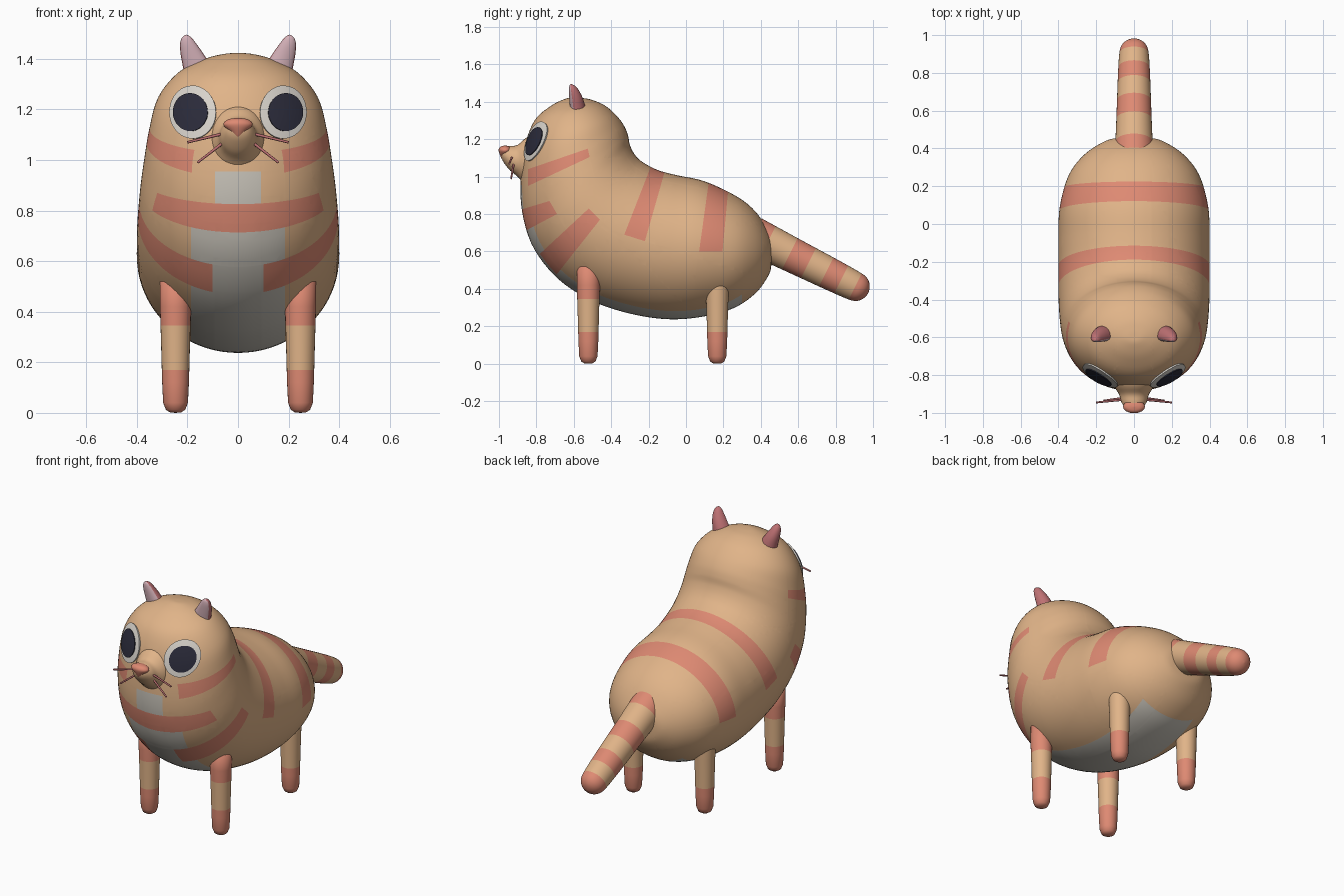
import bpy, bmesh, math
from mathutils import Vector
from mathutils.bvhtree import BVHTree

if "Cube" in bpy.data.objects:
    bpy.data.objects.remove(bpy.data.objects["Cube"])


def material(name, r, g, b):
    m = bpy.data.materials.new(name)
    m.diffuse_color = [((c + 0.055) / 1.055) ** 2.4 for c in (r, g, b)] + [1]
    m.use_nodes = True
    m.node_tree.nodes["Principled BSDF"].inputs["Base Color"].default_value = m.diffuse_color
    return m


TAN = material("tan_fur", 0.88, 0.705, 0.535)
SALMON = material("salmon_stripe", 0.87, 0.54, 0.45)
CREAM = material("pale_belly", 0.79, 0.77, 0.73)
WHITE = material("eye_white", 0.85, 0.83, 0.80)
DARK = material("pupil_dark", 0.17, 0.17, 0.23)
PINK = material("ear_pink", 0.74, 0.44, 0.45)
LILAC = material("inner_ear", 0.84, 0.70, 0.73)


def spline(keys, steps):
    """Catmull-Rom resampling of equal-length tuples."""
    out = []
    for i in range(len(keys) - 1):
        a, b, c, d = (keys[max(i - 1, 0)], keys[i], keys[i + 1], keys[min(i + 2, len(keys) - 1)])
        for s in range(steps):
            t = s / steps
            out.append([0.5 * (2 * q + (r - p) * t + (2 * p - 5 * q + 4 * r - w) * t * t
                               + (3 * q - p - 3 * r + w) * t ** 3)
                        for p, q, r, w in zip(a, b, c, d)])
    return out + [list(keys[-1])]


def loft(rings, sides):
    """Skin elliptical rings given as (centre, axis_a, axis_b)."""
    bm = bmesh.new()
    rows = []
    for c, a, b in rings:
        rows.append([bm.verts.new(Vector(c) + Vector(a) * math.cos(t) + Vector(b) * math.sin(t))
                     for t in (2 * math.pi * k / sides for k in range(sides))])
    for r0, r1 in zip(rows, rows[1:]):
        for k in range(sides):
            n = (k + 1) % sides
            bm.faces.new((r0[k], r0[n], r1[n], r1[k]))
    bmesh.ops.remove_doubles(bm, verts=bm.verts, dist=1e-4)
    bmesh.ops.recalc_face_normals(bm, faces=bm.faces)
    return bm


def cut(bm, co, no):
    bmesh.ops.bisect_plane(bm, geom=bm.verts[:] + bm.edges[:] + bm.faces[:],
                           dist=1e-5, plane_co=co, plane_no=no)


def finish(bm, name, mats, rule=None, angle=50):
    if rule:
        bm.normal_update()
        for f in bm.faces:
            f.material_index = rule(f.calc_center_median(), f.normal)
    me = bpy.data.meshes.new(name)
    bm.to_mesh(me)
    bm.free()
    ob = bpy.data.objects.new(name, me)
    bpy.context.collection.objects.link(ob)
    for m in mats:
        me.materials.append(m)
    bpy.ops.object.select_all(action='DESELECT')
    ob.select_set(True)
    bpy.context.view_layer.objects.active = ob
    bpy.ops.object.shade_smooth_by_angle(angle=math.radians(angle))
    return ob


# Body and head: sections from rump to crown (back y, z, belly y, z, half width)
sections = [(.46, .59, .46, .59, 0), (.457, .65, .457, .53, .07), (.44, .71, .44, .47, .15),
            (.37, .815, .37, .375, .26), (.27, .895, .25, .295, .345), (.1, .975, .08, .25, .393),
            (-.05, 1.008, -.1, .238, .40), (-.15, 1.035, -.3, .268, .40),
            (-.235, 1.08, -.5, .335, .40), (-.275, 1.12, -.68, .45, .395),
            (-.30, 1.17, -.81, .61, .385), (-.31, 1.22, -.87, .78, .37),
            (-.33, 1.27, -.885, .95, .352), (-.37, 1.325, -.865, 1.15, .318),
            (-.43, 1.378, -.81, 1.30, .24), (-.5, 1.41, -.72, 1.38, .14),
            (-.56, 1.421, -.64, 1.418, .055), (-.6, 1.423, -.6, 1.423, 0)]
rings = [((0, (ty + by) / 2, (tz + bz) / 2), (0, (ty - by) / 2, (tz - bz) / 2), (w, 0, 0))
         for ty, tz, by, bz, w in spline(sections, 5)]
body = loft(rings, 80)
surface = BVHTree.FromBMesh(body)

# Stripe outlines in the side plane (y, z)
stripes = [[(-.845, .95), (-.845, 1.04), (-.525, 1.15), (-.515, 1.105)],
           [(-1, .636), (-1, .789), (-.73, .87), (-.69, .80)],
           [(-.95, .43), (-.52, .83), (-.46, .77), (-.8, .34)],
           [(-.33, .69), (-.17, 1.1), (-.093, 1.1), (-.22, .655)],
           [(.07, .60), (.13, 1.03), (.235, 1.03), (.195, .60)]]
for poly in stripes:
    for p, q in zip(poly, poly[1:] + poly[:1]):
        cut(body, (0, *p), (0, p[1] - q[1], q[0] - p[0]))
for x in (.09, .1, .185):
    for s in (-1, 1):
        cut(body, (s * x, 0, 0), (1, 0, 0))
cut(body, (0, .3, 0), (0, 1, 0))
for z in (.75, .955):
    cut(body, (0, 0, z), (0, 0, 1))


def inside(poly, y, z):
    return all((q[0] - p[0]) * (z - p[1]) - (q[1] - p[1]) * (y - p[0]) < 0
               for p, q in zip(poly, poly[1:] + poly[:1])) or \
        all((q[0] - p[0]) * (z - p[1]) - (q[1] - p[1]) * (y - p[0]) > 0
            for p, q in zip(poly, poly[1:] + poly[:1]))


def coat(c, n):
    for i, poly in enumerate(stripes):
        if inside(poly, c.y, c.z) and (i != 2 or abs(c.x) > .1):
            return 1
    low = abs(c.x) < .185 and c.z < .75 and c.y < .3 and (c.z < .5 or c.y < -.6)
    bib = abs(c.x) < .09 and .74 < c.z < .955 and c.y < -.6
    return 2 if low or bib else 0


finish(body, "body", [TAN, SALMON, CREAM], coat, 80)

# Muzzle: (y, centre z, half width, half height)
muzzle = [(-.76, 1.08, .14, .16), (-.85, 1.08, .11, .13), (-.9, 1.085, .08, .085),
          (-.94, 1.098, .068, .066), (-.972, 1.115, .048, .043), (-.985, 1.12, .025, .022),
          (-.988, 1.12, 0, 0)]
finish(loft([((0, y, z), (w, 0, 0), (0, 0, h)) for y, z, w, h in spline(muzzle, 4)], 32),
       "muzzle", [TAN], None, 80)

# Nose: rounded triangle, (z, half width, half depth)
nose = [(1.085, 0, 0), (1.09, .014, .014), (1.11, .03, .025), (1.135, .056, .034),
        (1.15, .054, .033), (1.162, .035, .022), (1.167, 0, 0)]
finish(loft([((0, -.967, z), (w, 0, 0), (0, d, 0)) for z, w, d in spline(nose, 4)], 24),
       "nose", [SALMON], None, 80)


# Eyes: thin plates hugging the head
def plate(name, cx, cz, rx, rz, lift, mat):
    bm = bmesh.new()
    n, rows = 48, []
    for f, h in ((1, 0), (1, lift), (.75, lift), (.5, lift), (.25, lift), (.01, lift)):
        row = []
        for k in range(n):
            t = 2 * math.pi * k / n
            hit, nor, _, _ = surface.ray_cast(
                Vector((cx + f * rx * math.cos(t), -2, cz + f * rz * math.sin(t))), Vector((0, 1, 0)))
            row.append(bm.verts.new(hit + nor * h))
        rows.append(row)
    for a, b in zip(rows, rows[1:]):
        for k in range(n):
            bm.faces.new((a[k], a[(k + 1) % n], b[(k + 1) % n], b[k]))
    bm.faces.new(rows[-1])
    bmesh.ops.recalc_face_normals(bm, faces=bm.faces)
    if sum(f.normal.y * f.calc_area() for f in bm.faces) > 0:
        bmesh.ops.reverse_faces(bm, faces=bm.faces)
    finish(bm, name, [mat])


def rod(name, p, q, r, mat):
    p, q = Vector(p), Vector(q)
    d = (q - p).normalized()
    a = d.orthogonal().normalized()
    b = d.cross(a)
    finish(loft([(c, a * s, b * s) for c, s in ((p, 0), (p, r), (q, r * .8), (q, 0))], 8), name, [mat])


# Ear profile: (x, y, z, half width, half depth)
ear_keys = [(.15, -.585, 1.32, .06, .052), (.162, -.59, 1.37, .056, .052),
            (.182, -.597, 1.42, .045, .045), (.197, -.606, 1.46, .032, .034),
            (.203, -.612, 1.485, .018, .02), (.204, -.615, 1.496, 0, 0)]
# Leg profile: (height, radius)
leg_keys = [(0, 0), (.002, .022), (.012, .038), (.04, .049), (.12, .053), (.3, .058), (.42, .062)]

for side, s in (("right", 1), ("left", -1)):
    plate(side + "_eye_white", s * .176, 1.187, .09, .103, .009, WHITE)
    plate(side + "_pupil", s * .183, 1.186, .066, .073, .014, DARK)
    rod(side + "_upper_whisker", (s * .055, -.93, 1.105), (s * .2, -.945, 1.07), .006, PINK)
    rod(side + "_lower_whisker", (s * .05, -.92, 1.075), (s * .16, -.935, .99), .006, PINK)

    ear = loft([((s * x, y, z), (s * w, 0, 0), (0, d, 0)) for x, y, z, w, d in spline(ear_keys, 4)], 32)
    for v in ear.verts:  # flatten the front of the ear
        axis = -.585 - .03 * (v.co.z - 1.32) / .176
        if v.co.y < axis:
            v.co.y = axis + (v.co.y - axis) * .55
    finish(ear, side + "_ear", [PINK, LILAC], lambda c, n: int(n.y < -.6), 60)

    for end, y, top in (("front", -.522, .56), ("rear", .167, .48)):
        keys = leg_keys + [(top - .04, .062), (top, 0)]
        leg = loft([((s * .247, y, z), (r, 0, 0), (0, r, 0)) for z, r in keys], 28)
        for z in (.17, .345):
            cut(leg, (0, 0, z), (0, 0, 1))
        finish(leg, f"{end}_{side}_leg", [TAN, SALMON],
               lambda c, n: int(c.z < .17 or (c.z > .345 and end == "front")), 60)

# Tail: banded tapering tube with a round tip
base, tip = Vector((0, .36, .685)), Vector((0, .975, .378))
d = (tip - base).normalized()
up = Vector((1, 0, 0)).cross(d)
length = (tip - base).length
tail_keys = [(0, .102), (.3, .094), (.7, .085), (.88, .078), (.94, .068), (.975, .048), (.993, .024), (1, 0)]
tail = loft([(base + d * t * length, Vector((r, 0, 0)), up * r) for t, r in spline(tail_keys, 3)], 36)
bands = [(y - base.y) / d.y for y in (.435, .555, .655, .75, .83, .905)]
for t in bands:
    cut(tail, base + d * t, d)
finish(tail, "tail", [TAN, SALMON],
       lambda c, n: 1 - sum((c - base).dot(d) > t for t in bands) % 2, 60)
